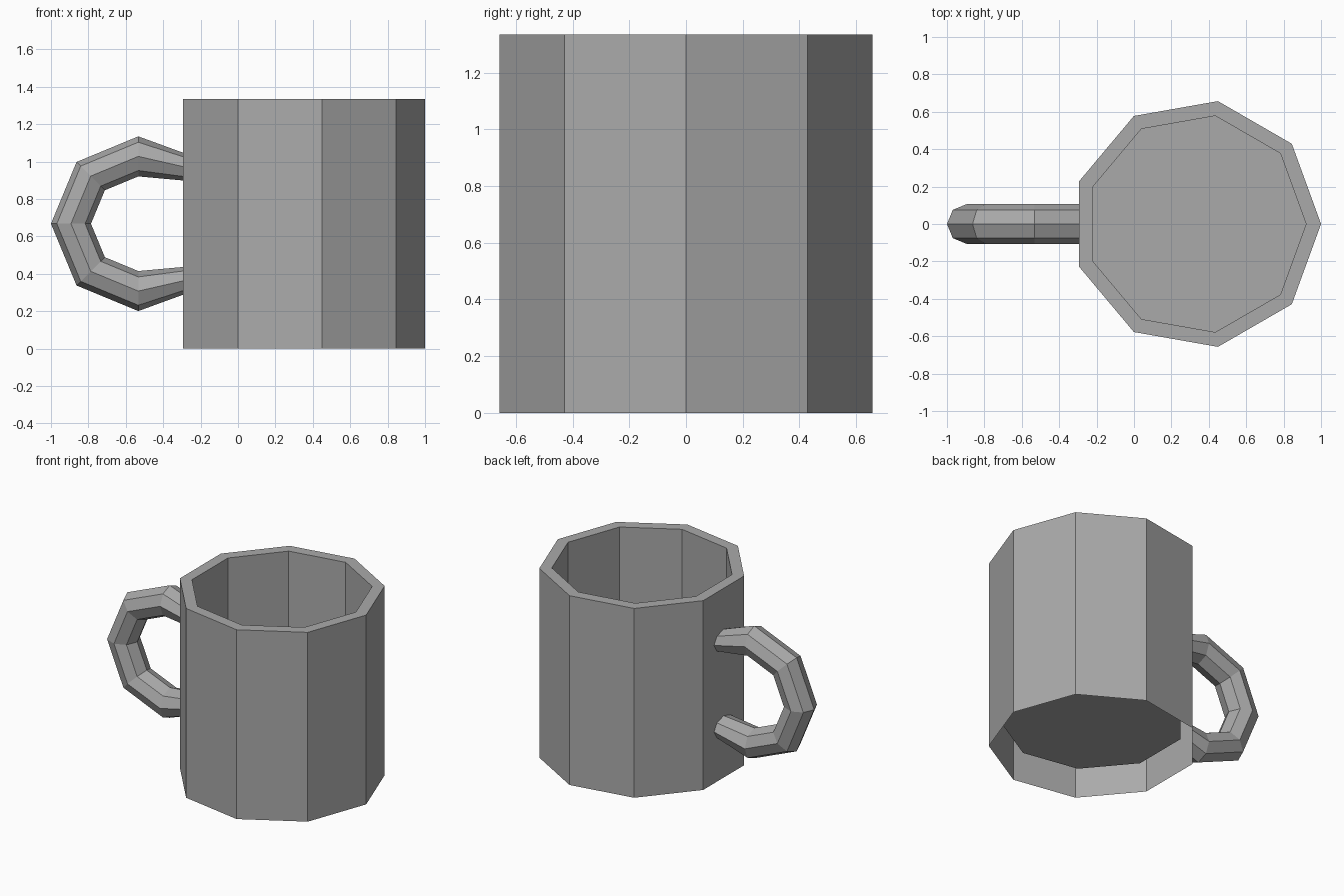
import bpy
import bmesh
from math import cos, sin, radians, tau
from mathutils import Vector

cube = bpy.data.objects.get("Cube")
if cube:
    bpy.data.objects.remove(cube, do_unlink=True)

# Single grey material
grey = bpy.data.materials.new("grey")
grey.use_nodes = True
colour = (0.4, 0.4, 0.4, 1.0)
grey.diffuse_color = colour
grey.node_tree.nodes["Principled BSDF"].inputs["Base Color"].default_value = colour


def skin_rings(name, rings, cap_last=False):
    """Join successive rings of points with flat quads."""
    bm = bmesh.new()
    loops = [[bm.verts.new(p) for p in ring] for ring in rings]
    for a, b in zip(loops, loops[1:]):
        n = len(a)
        for i in range(n):
            j = (i + 1) % n
            bm.faces.new((a[i], a[j], b[j], b[i]))
    if cap_last:
        bm.faces.new(loops[-1])
    mesh = bpy.data.meshes.new(name)
    bm.to_mesh(mesh)
    bm.free()
    mesh.materials.append(grey)
    obj = bpy.data.objects.new(name, mesh)
    bpy.context.collection.objects.link(obj)
    return obj


def ring(centre, u, v, sides):
    """Polygon around centre, spanned by half-axes u and v."""
    return [centre + u * cos(tau * i / sides) + v * sin(tau * i / sides)
            for i in range(sides)]


# Mug body: nine-sided outer wall, rim, inner wall and raised floor, open below
OUTER, INNER, HEIGHT, FLOOR = 0.667, 0.587, 1.335, 0.167
BODY_X = 0.333
profile = [(OUTER, 0), (OUTER, HEIGHT), (INNER, HEIGHT), (INNER, FLOOR)]
skin_rings("mug_body",
           [ring(Vector((BODY_X, 0, z)), Vector((r, 0, 0)), Vector((0, r, 0)), 9)
            for r, z in profile], cap_last=True)

# Handle: octagonal tube along a half circle, its ends flattened onto the wall
MID_Z, BEND, TUBE, WALL_X = HEIGHT / 2, 0.36, 0.107, -0.292
across = Vector((0, TUBE, 0))


def wall_end(side):
    return ring(Vector((WALL_X, 0, MID_Z + side * 0.305)),
                Vector((0, 0, side * 0.074)), across, 8)


rings = [wall_end(1)]
for angle in range(90, 271, 45):
    out = Vector((cos(radians(angle)), 0, sin(radians(angle))))
    rings.append(ring(Vector((-0.533, 0, MID_Z)) + out * BEND, out * TUBE, across, 8))
rings.append(wall_end(-1))
skin_rings("handle", rings)
